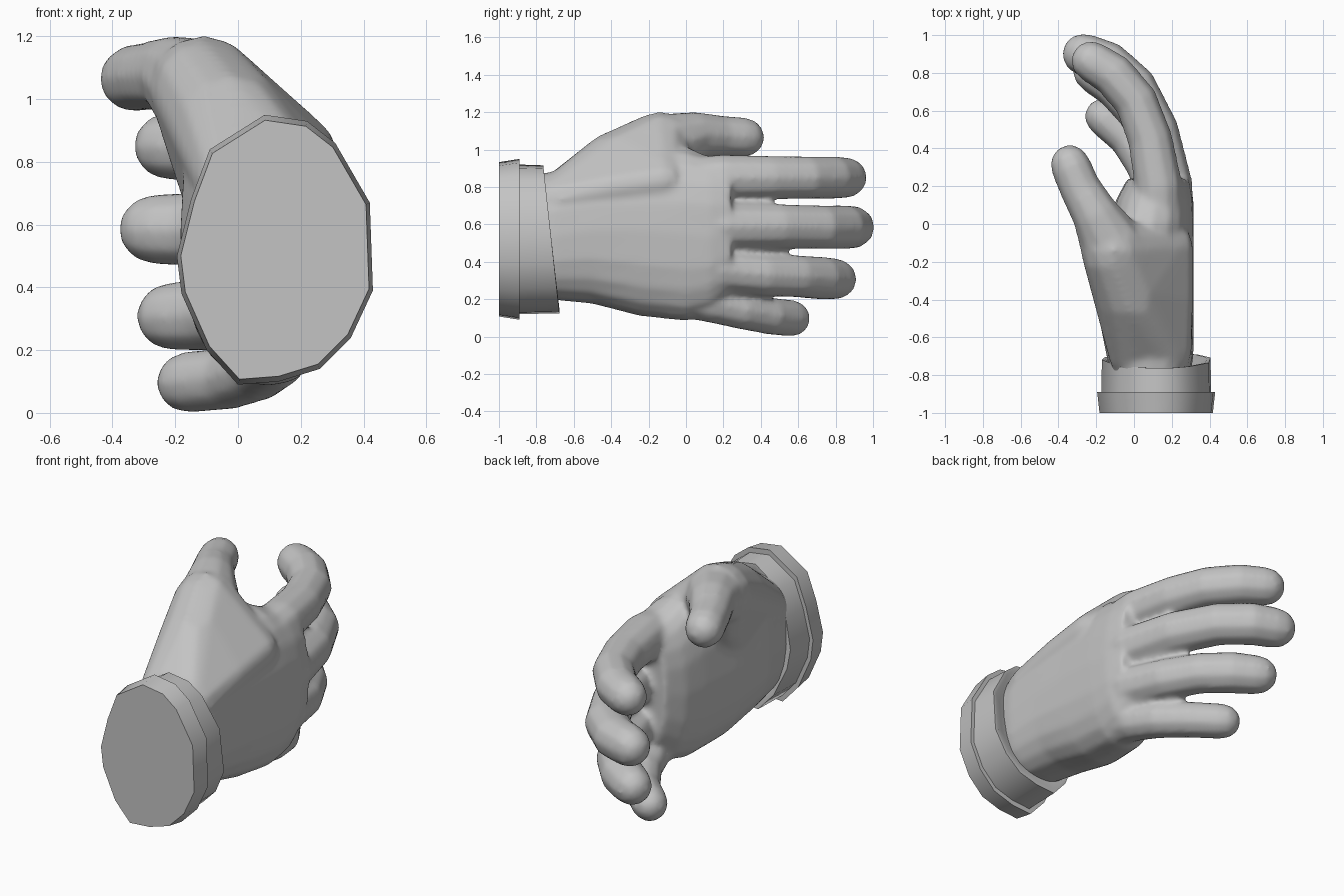
import bpy
import bmesh
from math import cos, sin, pi, radians, copysign
from mathutils import Vector

cube = bpy.data.objects.get("Cube")
if cube:
    bpy.data.objects.remove(cube, do_unlink=True)

grey = bpy.data.materials.new("glove_grey")
grey.use_nodes = True
grey.diffuse_color = (0.55, 0.55, 0.55, 1)
grey.node_tree.nodes["Principled BSDF"].inputs["Base Color"].default_value = grey.diffuse_color


def loft(bm, rings):
    """Skin a list of equal-length point rings and cap both ends."""
    loops = [[bm.verts.new(p) for p in ring] for ring in rings]
    for a, b in zip(loops, loops[1:]):
        for i in range(len(a)):
            j = (i + 1) % len(a)
            bm.faces.new((a[i], a[j], b[j], b[i]))
    bm.faces.new(loops[0])
    bm.faces.new(loops[-1])


def digit(bm, path, sides=10):
    """Tapered tube through (x, y, z, radius) points with a rounded tip."""
    pts = [Vector(p[:3]) for p in path]
    radii = [p[3] for p in path]
    end = (pts[-1] - pts[-2]).normalized()
    tip, r = pts[-1].copy(), radii[-1]
    for step, size in ((0.55, 0.88), (0.92, 0.55), (1.05, 0.25)):
        pts.append(tip + end * r * step)
        radii.append(r * size)
    rings = []
    for i, (p, r) in enumerate(zip(pts, radii)):
        along = (pts[min(i + 1, len(pts) - 1)] - pts[max(i - 1, 0)]).normalized()
        side = along.cross(Vector((0, 0, 1))).normalized()
        up = side.cross(along)
        rings.append([p + r * (side * cos(t) + up * sin(t))
                      for t in (2 * pi * k / sides for k in range(sides))])
    loft(bm, rings)


def padded_hull(bm, balls, sides=12):
    """Convex pad stretched around (x, y, z, radius) balls."""
    verts = []
    for x, y, z, r in balls:
        for row in range(1, 6):
            tilt = pi * row / 6
            for k in range(sides):
                turn = 2 * pi * k / sides
                verts.append(bm.verts.new((x + r * sin(tilt) * cos(turn),
                                           y + r * cos(tilt),
                                           z + r * sin(tilt) * sin(turn))))
    bmesh.ops.convex_hull(bm, input=verts)
    loose = [v for v in bm.verts if not v.link_faces]
    bmesh.ops.delete(bm, geom=loose, context='VERTS')


def palm_ring(y, cx, rx, cz, rz, lift, sides=20):
    """Rounded box section whose top leans up towards the thumb."""
    ring = []
    for k in range(sides):
        t = 2 * pi * k / sides
        c = copysign(abs(cos(t)) ** 0.8, cos(t))
        s = copysign(abs(sin(t)) ** 0.8, sin(t))
        ring.append((cx + rx * c, y, cz + rz * s - lift * c * max(s, 0)))
    return ring


def make_object(name, bm):
    bmesh.ops.recalc_face_normals(bm, faces=bm.faces)
    mesh = bpy.data.meshes.new(name)
    bm.to_mesh(mesh)
    bm.free()
    mesh.materials.append(grey)
    obj = bpy.data.objects.new(name, mesh)
    bpy.context.collection.objects.link(obj)
    return obj


# Thumb pad and the web sloping from the thumb to the back of the hand
bm = bmesh.new()
padded_hull(bm, (
    (0, -0.68, 0.73, 0.14), (0.17, -0.68, 0.73, 0.135),
    (-0.02, -0.37, 0.9, 0.2), (-0.11, -0.14, 1.03, 0.175),
    (0.195, -0.12, 0.83, 0.12), (0.2, -0.4, 0.79, 0.115),
    (-0.1, -0.18, 0.86, 0.13), (-0.05, -0.3, 0.7, 0.13)))

# Palm and wrist: y, centre x, half width, centre z, half height, lean
loft(bm, [palm_ring(*s) for s in (
    (-0.85, 0.09, 0.2, 0.54, 0.32, 0),
    (-0.7, 0.085, 0.23, 0.54, 0.345, 0),
    (-0.5, 0.065, 0.25, 0.57, 0.395, 0.06),
    (-0.25, 0.07, 0.245, 0.57, 0.46, 0.1),
    (0, 0.095, 0.222, 0.55, 0.467, 0.05),
    (0.13, 0.11, 0.205, 0.54, 0.42, 0),
    (0.24, 0.13, 0.165, 0.57, 0.35, 0))])

# Index, middle, ring and little fingers, then the thumb
digits = (
    ((0.13, 0, 0.83, 0.13), (0.13, 0.2, 0.85, 0.128), (0.085, 0.45, 0.85, 0.12),
     (0.01, 0.65, 0.85, 0.117), (-0.11, 0.79, 0.85, 0.117), (-0.215, 0.855, 0.85, 0.111)),
    ((0.18, 0, 0.6, 0.125), (0.185, 0.2, 0.59, 0.13), (0.115, 0.5, 0.59, 0.122),
     (0, 0.73, 0.585, 0.12), (-0.14, 0.85, 0.585, 0.121), (-0.255, 0.893, 0.585, 0.116)),
    ((0.16, 0, 0.39, 0.125), (0.175, 0.18, 0.355, 0.122), (0.115, 0.42, 0.33, 0.117),
     (0.02, 0.6, 0.322, 0.116), (-0.1, 0.73, 0.312, 0.118), (-0.205, 0.798, 0.308, 0.112)),
    ((0.11, 0, 0.21, 0.115), (0.115, 0.14, 0.18, 0.11), (0.065, 0.3, 0.14, 0.104),
     (-0.03, 0.45, 0.11, 0.102), (-0.155, 0.56, 0.098, 0.101)),
    ((-0.07, -0.22, 0.98, 0.18), (-0.12, -0.1, 1.03, 0.173),
     (-0.21, 0.06, 1.08, 0.126), (-0.285, 0.19, 1.073, 0.111), (-0.333, 0.302, 1.066, 0.109)))
for path in digits:
    digit(bm, path)
hand = make_object("gloved_hand", bm)

# Fuse the parts into one skin and soften the joins
fuse = hand.modifiers.new("fuse", 'REMESH')
fuse.mode = 'VOXEL'
fuse.voxel_size = 0.016
fuse.use_smooth_shade = True
soften = hand.modifiers.new("soften", 'SMOOTH')
soften.factor = 0.5
soften.iterations = 10

# Cuff: faceted oval with a flared lip and a slanted opening
outline = ((0.085, 0.95), (0.22, 0.93), (0.31, 0.86), (0.42, 0.67), (0.43, 0.39),
           (0.36, 0.24), (0.26, 0.14), (0.13, 0.1), (0, 0.09), (-0.1, 0.2),
           (-0.18, 0.38), (-0.195, 0.5), (-0.15, 0.68), (-0.09, 0.84))
mid_x, mid_z = 0.12, 0.52


def cuff_ring(y, size, slant=0):
    return [(mid_x + (x - mid_x) * size, y - slant * (z - mid_z),
             mid_z + (z - mid_z) * size) for x, z in outline]


bm = bmesh.new()
loft(bm, [cuff_ring(-1, 0.96), cuff_ring(-0.89, 1), cuff_ring(-0.89, 0.93),
          cuff_ring(-0.72, 0.92, 0.1), cuff_ring(-0.72, 0.86, 0.1),
          cuff_ring(-0.75, 0.7, 0.1)])
cuff = make_object("cuff", bm)
bpy.ops.object.select_all(action='DESELECT')
cuff.select_set(True)
bpy.context.view_layer.objects.active = cuff
bpy.ops.object.shade_smooth_by_angle(angle=radians(55))
